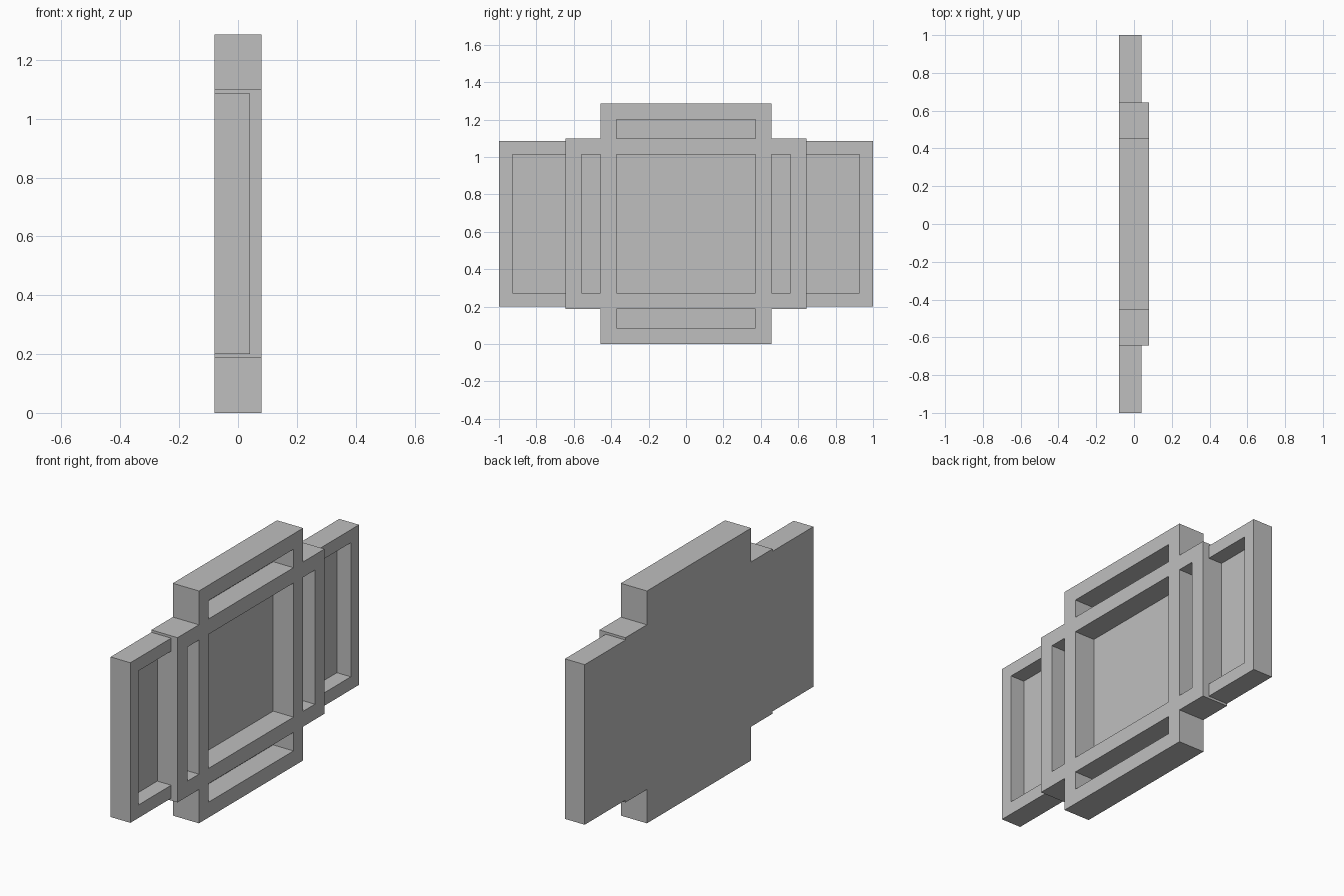
import bpy
import bmesh

if "Cube" in bpy.data.objects:
    bpy.data.objects.remove(bpy.data.objects["Cube"], do_unlink=True)

MID = 0.643          # height of the centre
BACK, FLOOR = -0.08, -0.044
FRONT, WING_FRONT = 0.08, 0.041
ARM, HALF = 0.643, 0.456   # reach and half width of the cross
OPEN = 0.371         # half width of the central recess

grey = bpy.data.materials.new("plain grey")
grey.use_nodes = True
colour = (0.52, 0.52, 0.52, 1)
grey.diffuse_color = colour
grey.node_tree.nodes["Principled BSDF"].inputs["Base Color"].default_value = colour


def slab(name, outline, x0, x1):
    """Extrude a (y, z) outline, measured from the centre, from x0 to x1."""
    bm = bmesh.new()
    face = bm.faces.new([bm.verts.new((x0, y, z + MID)) for y, z in outline])
    grown = bmesh.ops.extrude_face_region(bm, geom=[face])["geom"]
    verts = [v for v in grown if isinstance(v, bmesh.types.BMVert)]
    bmesh.ops.translate(bm, verts=verts, vec=(x1 - x0, 0, 0))
    bmesh.ops.recalc_face_normals(bm, faces=bm.faces)
    mesh = bpy.data.meshes.new(name)
    bm.to_mesh(mesh)
    bm.free()
    mesh.materials.append(grey)
    obj = bpy.data.objects.new(name, mesh)
    bpy.context.collection.objects.link(obj)
    return obj


def rect(y0, y1, z0, z1):
    return [(y0, z0), (y1, z0), (y1, z1), (y0, z1)]


def recess(body, y0, y1, z0, z1):
    """Cut a rectangular pocket down to the floor level."""
    cutter = slab("pocket_cutter", rect(y0, y1, z0, z1), FLOOR, FRONT + 0.1)
    cutter.hide_render = True
    mod = body.modifiers.new("pocket", "BOOLEAN")
    mod.operation, mod.solver, mod.object = "DIFFERENCE", "EXACT", cutter
    bpy.context.view_layer.objects.active = body
    bpy.ops.object.modifier_apply(modifier=mod.name)
    bpy.data.objects.remove(cutter, do_unlink=True)


# Cross-shaped central tray
quarter = [(ARM, HALF), (HALF, HALF), (HALF, ARM)]
outline = []
for _ in range(4):
    outline += quarter
    quarter = [(-z, y) for y, z in quarter]
tray = slab("central_tray", outline, BACK, FRONT)
recess(tray, -OPEN, OPEN, -OPEN, OPEN)

# Narrow pockets in the four arms
near, far = HALF, 0.558
for s in (-1, 1):
    a, b = sorted((s * near, s * far))
    recess(tray, a, b, -OPEN, OPEN)
    recess(tray, -OPEN, OPEN, a, b)

# Thinner side trays, open towards the centre
WING = 0.443
for s, name in ((-1, "front_side_tray"), (1, "back_side_tray")):
    a, b = sorted((s * ARM, s * 1.0))
    wing = slab(name, rect(a, b, -WING, WING), BACK, WING_FRONT)
    a, b = sorted((s * (ARM - 0.05), s * 0.928))
    recess(wing, a, b, -OPEN, OPEN)
